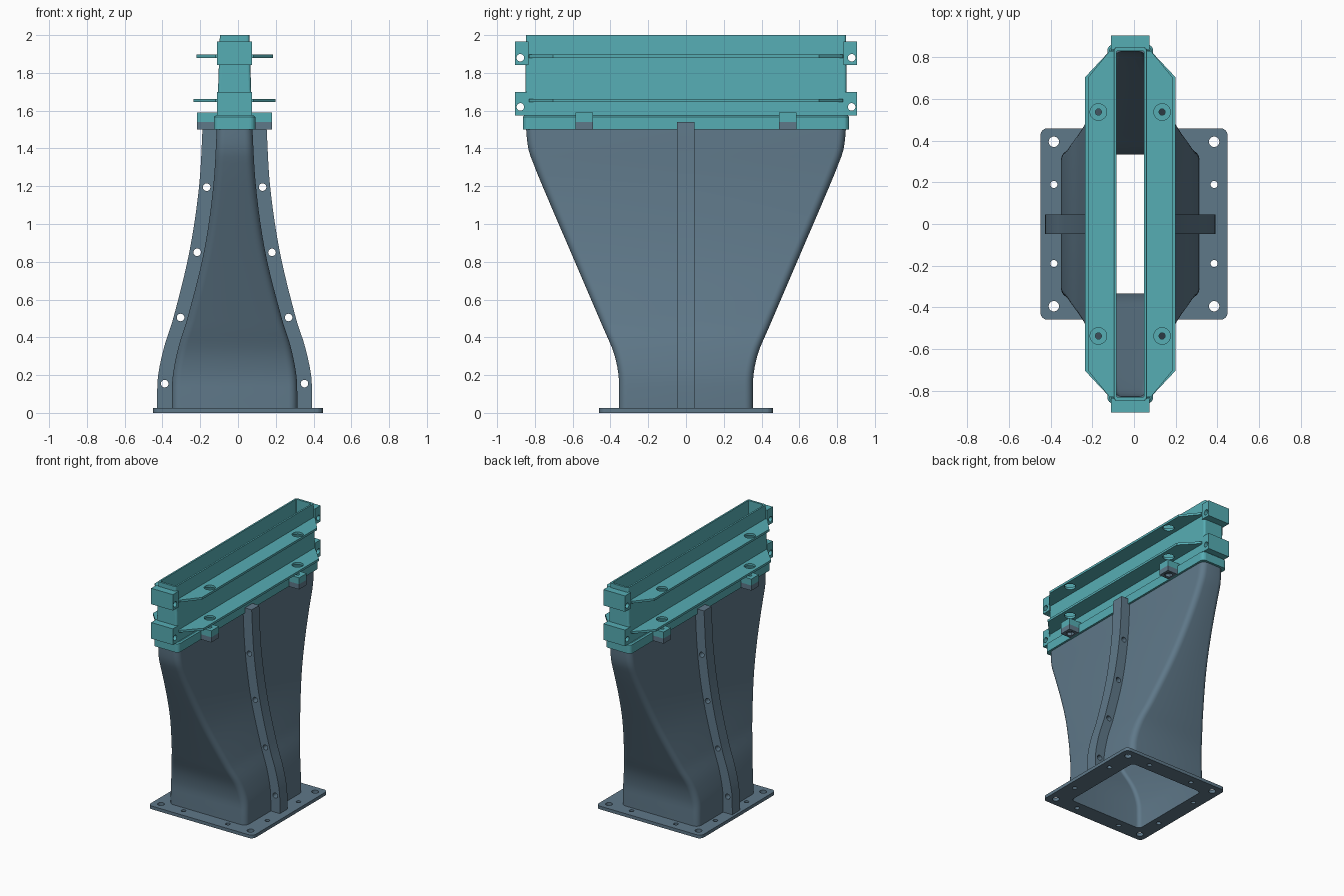
import bpy, bmesh, math
from mathutils import Vector

if "Cube" in bpy.data.objects:
    bpy.data.objects.remove(bpy.data.objects["Cube"])

CX = -0.018  # centre line of the duct


def material(name, rgb):
    m = bpy.data.materials.new(name)
    m.use_nodes = True
    m.diffuse_color = (*rgb, 1)
    m.node_tree.nodes["Principled BSDF"].inputs["Base Color"].default_value = (*rgb, 1)
    return m


GREY = material("slate grey", (0.114, 0.188, 0.25))
TEAL = material("teal", (0.093, 0.418, 0.456))


def finish(name, bm, mat):
    bmesh.ops.recalc_face_normals(bm, faces=bm.faces)
    me = bpy.data.meshes.new(name)
    bm.to_mesh(me)
    bm.free()
    ob = bpy.data.objects.new(name, me)
    bpy.context.collection.objects.link(ob)
    me.materials.append(mat)
    return ob


def activate(ob):
    bpy.ops.object.select_all(action='DESELECT')
    ob.select_set(True)
    bpy.context.view_layer.objects.active = ob


def smooth(ob):
    activate(ob)
    bpy.ops.object.shade_smooth_by_angle(angle=math.radians(35))


def prism(name, points, offset, mat):
    """Extrude a closed outline of 3D points along an offset."""
    bm = bmesh.new()
    face = bm.faces.new([bm.verts.new(p) for p in points])
    ext = bmesh.ops.extrude_face_region(bm, geom=[face])
    bmesh.ops.translate(bm, vec=offset,
                        verts=[v for v in ext["geom"] if isinstance(v, bmesh.types.BMVert)])
    return finish(name, bm, mat)


def box(name, x, y, z, mat):
    pts = [(x[0], y[0], z[0]), (x[1], y[0], z[0]), (x[1], y[1], z[0]), (x[0], y[1], z[0])]
    return prism(name, pts, (0, 0, z[1] - z[0]), mat)


def drill(ob, holes, axis, length=0.3, sides=24):
    """Cut round holes, given as (centre, radius), along an axis."""
    bm = bmesh.new()
    turn = Vector((0, 0, 1)).rotation_difference(Vector(axis)).to_matrix().to_4x4()
    for centre, r in holes:
        turn.translation = centre
        bmesh.ops.create_cone(bm, cap_ends=True, segments=sides, radius1=r, radius2=r,
                              depth=length, matrix=turn)
    cutter = finish("hole_cutter", bm, ob.data.materials[0])
    cutter.hide_render = True
    mod = ob.modifiers.new("holes", 'BOOLEAN')
    mod.operation, mod.object, mod.solver = 'DIFFERENCE', cutter, 'EXACT'
    activate(ob)
    bpy.ops.object.modifier_apply(modifier=mod.name)
    bpy.data.objects.remove(cutter)


def ring(hx, hy, r, z, cx=CX, n=6):
    """Rounded rectangle section."""
    out = []
    for k, (sx, sy) in enumerate([(1, 1), (-1, 1), (-1, -1), (1, -1)]):
        for i in range(n + 1):
            a = (k + i / n) * math.pi / 2
            out.append((cx + sx * (hx - r) + r * math.cos(a), sy * (hy - r) + r * math.sin(a), z))
    return out


def tube(name, rings, mat):
    """Hollow loft: rings go up the outside and back down the inside."""
    bm = bmesh.new()
    loops = [[bm.verts.new(p) for p in pts] for pts in rings]
    for a, b in zip(loops, loops[1:] + loops[:1]):
        for i in range(len(a)):
            j = (i + 1) % len(a)
            bm.faces.new((a[i], a[j], b[j], b[i]))
    return finish(name, bm, mat)


def curve(table, z):
    """Smooth value through (height, value) pairs."""
    def slope(i):
        a, b = table[max(i - 1, 0)], table[min(i + 1, len(table) - 1)]
        return (b[1] - a[1]) / (b[0] - a[0])
    for i in range(len(table) - 1):
        (z0, v0), (z1, v1) = table[i], table[i + 1]
        if z <= z1:
            d = z1 - z0
            t = (z - z0) / d
            return ((2*t**3 - 3*t*t + 1) * v0 + (t**3 - 2*t*t + t) * d * slope(i)
                    + (3*t*t - 2*t**3) * v1 + (t**3 - t*t) * d * slope(i + 1))
    return table[-1][1]


BODY_X = [(0, .332), (.1, .332), (.2, .327), (.35, .297), (.5, .25), (.85, .163), (1.2, .113), (1.55, .092)]
BODY_Y = [(0, .355), (.1, .355), (.2, .357), (.32, .383), (.45, .438), (.8, .588), (1.15, .738),
          (1.3, .8), (1.4, .835), (1.55, .85)]
RIB_X = [(0, .41), (.1, .41), (.2, .405), (.35, .373), (.5, .325), (.85, .24), (1.2, .188), (1.54, .168)]

# Duct body
levels = [1.53 * i / 44 for i in range(45)]
outer = [ring(curve(BODY_X, z), curve(BODY_Y, z), .045, z) for z in levels]
inner = [ring(curve(BODY_X, z) - .02, curve(BODY_Y, z) - .02, .03, z) for z in reversed(levels)]
smooth(tube("duct_body", outer + inner, GREY))

# Base flange with bolt holes
base = tube("base_flange", [ring(.45, .46, .035, 0, 0), ring(.45, .46, .035, .025, 0),
                            ring(.318, .335, .03, .025), ring(.318, .335, .03, 0)], GREY)
bolts = []
for sx in (-1, 1):
    for sy in (-1, 1):
        bolts += [((sx * .385, sy * .395, 0), .025), ((sx * .385, sy * .19, 0), .017),
                  ((sx * .19, sy * .395, 0), .017)]
drill(base, bolts, (0, 0, 1))

# Side ribs with cross holes
for side, label in ((1, "left"), (-1, "right")):
    zs = [1.54 * i / 32 for i in range(33)]
    outline = [(CX + side * curve(RIB_X, z), -.047, z) for z in zs]
    outline += [(CX + side * (curve(BODY_X, z) - .01), -.047, z) for z in reversed(zs)]
    rib = prism(label + "_rib", outline, (0, .092, 0), GREY)
    drill(rib, [((CX + side * x, 0, z), .02) for x, z in
                ((.37, .155), (.286, .505), (.198, .85), (.148, 1.195))], (0, 1, 0))
    smooth(rib)

# Collar and slot nozzle
tube("collar", [ring(.11, .863, .03, 1.5), ring(.11, .863, .03, 1.567), ring(.1, .855, .025, 1.575),
                ring(.068, .832, .004, 1.575), ring(.068, .832, .004, 1.5)], TEAL)
tube("slot_nozzle", [ring(.092, .85, .015, 1.56), ring(.088, .85, .015, 1.7), ring(.078, .848, .015, 2),
                     ring(.065, .832, .004, 2), ring(.065, .832, .004, 1.56)], TEAL)

# Thin stiffening flanges with access holes
for side, label in ((1, "left"), (-1, "right")):
    for z, reach, level in ((1.645, .2175, "lower"), (1.88, .2025, "upper")):
        pts = [(CX + side * x, y, z) for x, y in
               ((.072, -.83), (.1, -.83), (reach, -.705), (reach, .705), (.1, .83), (.072, .83))]
        plate = prism(f"{label}_{level}_flange", pts, (0, 0, .017), TEAL)
        drill(plate, [((CX + side * .153, y, z), .04) for y in (-.538, .538)], (0, 0, 1), .1)

    # Clamping tabs: teal upper half, grey lower half with hex nut pocket
    for sy, end in ((-1, "front"), (1, "back")):
        x = sorted((CX + side * .09, CX + side * .198))
        y = (sy * .538 - .046, sy * .538 + .046)
        centre = (CX + side * .153, sy * .538, 1.5)
        for part, z, mat in (("upper", (1.54, 1.59), TEAL), ("lower", (1.5, 1.54), GREY)):
            tab = box(f"{label}_{end}_{part}_tab", x, y, z, mat)
            drill(tab, [(centre, .015)], (0, 0, 1))
            if part == "lower":
                drill(tab, [(centre, .03)], (0, 0, 1), .045, 6)

# End lugs with cross holes
for sy, end in ((-1, "front"), (1, "back")):
    for z0, z1, zh, level in ((1.575, 1.7, 1.62, "lower"), (1.842, 1.965, 1.88, "upper")):
        lug = box(f"{end}_{level}_lug", (CX - .093, CX + .093), sorted((sy * .835, sy * .905)),
                  (z0, z1), TEAL)
        drill(lug, [((CX, sy * .877, zh), .02)], (1, 0, 0))
